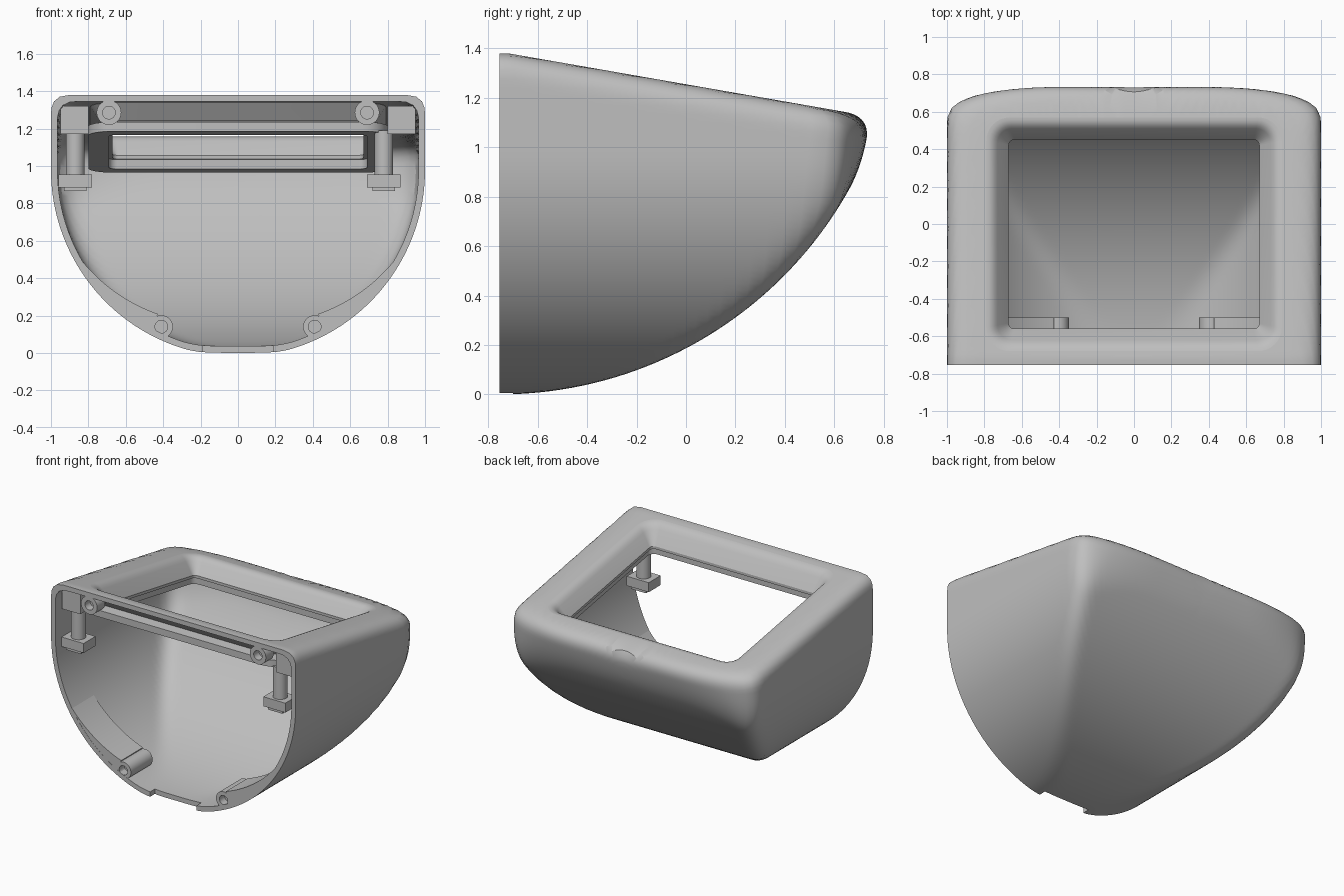
import bpy, bmesh
from math import sin, cos, pi, hypot, radians
from mathutils import Vector

if "Cube" in bpy.data.objects:
    bpy.data.objects.remove(bpy.data.objects["Cube"])

FRONT = -0.755      # plane of the open front
WALL = 0.035        # shell thickness

grey = bpy.data.materials.new("plain grey")
grey.use_nodes = True
grey.diffuse_color = (0.52, 0.52, 0.52, 1)
for node in grey.node_tree.nodes:
    if node.type == 'BSDF_PRINCIPLED':
        node.inputs["Base Color"].default_value = (0.52, 0.52, 0.52, 1)


def loft(name, loops, cyclic=False):
    """Skin a row of equal loops; cap the ends unless the row is cyclic."""
    bm = bmesh.new()
    rows = [[bm.verts.new(p) for p in loop] for loop in loops]
    n = len(rows[0])
    pairs = list(zip(rows, rows[1:]))
    if cyclic:
        pairs.append((rows[-1], rows[0]))
    else:
        bm.faces.new(rows[0])
        bm.faces.new(rows[-1])
    for a, b in pairs:
        for i in range(n):
            j = (i + 1) % n
            bm.faces.new((a[i], a[j], b[j], b[i]))
    bmesh.ops.recalc_face_normals(bm, faces=bm.faces)
    mesh = bpy.data.meshes.new(name)
    bm.to_mesh(mesh)
    bm.free()
    mesh.materials.append(grey)
    ob = bpy.data.objects.new(name, mesh)
    bpy.context.collection.objects.link(ob)
    return ob


def activate(ob):
    bpy.ops.object.select_all(action='DESELECT')
    ob.select_set(True)
    bpy.context.view_layer.objects.active = ob


def smooth(ob):
    activate(ob)
    bpy.ops.object.shade_smooth_by_angle(angle=radians(30))


def cut(ob, cutter):
    activate(ob)
    mod = ob.modifiers.new("cut", 'BOOLEAN')
    mod.operation = 'DIFFERENCE'
    mod.solver = 'EXACT'
    mod.object = cutter
    bpy.ops.object.modifier_apply(modifier=mod.name)
    bpy.data.objects.remove(cutter)


def prism(name, outline, y0, y1):
    return loft(name, [[(x, y, z) for x, z in outline] for y in (y0, y1)])


def box(name, x0, x1, y0, y1, z0, z1):
    return prism(name, [(x0, z0), (x1, z0), (x1, z1), (x0, z1)], y0, y1)


def circle(x, z, r, y, n=32):
    return [(x + r * cos(2 * pi * i / n), y, z + r * sin(2 * pi * i / n)) for i in range(n)]


def top_z(y):
    return 1.255 - 0.174 * y


# Body shape: sides, curved underside, bowed back and sloping top, blended softly
def soft_max(a, b, k):
    h = max(k - abs(a - b), 0) / k
    return max(a, b) + h * h * k / 4


def body_field(x, y, z):
    x = abs(x)
    side = hypot(x, z - 0.98) - 1 if z < 0.98 else x - 1
    under = hypot(y - FRONT, z - 1.622) - 1.622 if z < 1.622 else -1
    back = y - 0.757 + 0.33 * max(0, x - 0.4) ** 2
    top = max((z - top_z(y)) / 1.015, z - 1.38)
    f = soft_max(side, under, 0.02 + 0.12 * max(z, 0))
    return soft_max(soft_max(f, back, 0.1), top, 0.1)


def skin_point(direction, inset):
    low, high = 0.0, 2.5
    for _ in range(22):
        r = (low + high) / 2
        if body_field(r * direction.x, FRONT + r * direction.y, 0.9 + r * direction.z) + inset < 0:
            low = r
        else:
            high = r
    return Vector((0, FRONT, 0.9)) + direction * low


def skin_loops(inset, around=192, steps=56):
    loops = []
    for j in range(steps + 1):
        e = radians(89.6) * j / steps
        loops.append([skin_point(Vector((cos(e) * cos(a), sin(e), cos(e) * sin(a))), inset)
                      for a in (2 * pi * i / around for i in range(around))])
    return loops


shell = loft("shell", skin_loops(0)[::-1] + skin_loops(WALL))


# Window: rounded rectangle, grown by a margin and sunk below the sloping top
def window_loop(margin, depth, corner=8):
    hx, hy, r = 0.67 + margin, 0.505 + margin, 0.03 + 0.8 * margin
    loop = []
    for q, (sx, sy) in enumerate([(1, 1), (-1, 1), (-1, -1), (1, -1)]):
        for i in range(corner + 1):
            a = pi / 2 * (q + i / corner)
            y = -0.055 + sy * (hy - r) + r * sin(a)
            loop.append((sx * (hx - r) + r * cos(a), y, top_z(y) - depth))
    return loop


cut(shell, loft("window_cutter", [window_loop(0.12, -0.2), window_loop(0.12, 0.1)]))
cut(shell, box("notch_cutter", -0.19, 0.19, -0.9, -0.70, -0.1, 0.1))
smooth(shell)

# Sloping window surround with a flange under it
surround = [(0.12, 0), (0.105, 0.002), (0.09, 0.008), (0.075, 0.018), (0.06, 0.035),
            (0, 0.12), (0, 0.14), (0.02, 0.14), (0.02, 0.19), (0.13, 0.19),
            (0.13, 0.14), (0.06, 0.12), (0.12, 0.036)]
smooth(loft("window_surround", [window_loop(m, d) for m, d in surround], cyclic=True))


# Screw bosses with blind holes
def boss(name, x, z, r, y_end):
    y = FRONT + 0.001
    smooth(loft(name, [circle(x, z, r, y_end), circle(x, z, r, y),
                       circle(x, z, 0.034, y), circle(x, z, 0.034, y + 0.06)]))


for s, label in ((1, "left"), (-1, "right")):
    boss(label + "_lower_boss", s * 0.41, 0.14, 0.062, -0.5)
    boss(label + "_upper_boss", s * 0.69, 1.285, 0.066, -0.66)

    # Thickened rim beside each lower boss
    angles = [radians(60 - 31 * i / 20) for i in range(21)]
    outer = [(s * 0.985 * sin(a), 0.98 - 0.985 * cos(a)) for a in angles]
    inner = []
    for i, a in enumerate(angles):
        r = 0.967 - 0.085 * i / 20
        inner.append((s * r * sin(a), 0.98 - r * cos(a)))
    smooth(prism(label + "_rim_web", outer + inner[::-1], FRONT + 0.001, -0.5))

    # Blocks in the upper front corners
    box(label + "_corner_block", s * 0.80, s * 0.95, -0.70, -0.56, 1.17, 1.32)

# Hanging brackets: a post on a stepped foot
for x, label in ((-0.87, "right"), (0.78, "left")):
    post = [[(px, py - 0.62, z) for px, py in
             [(x + 0.05 * cos(pi * i / 12), 0.05 * sin(pi * i / 12)) for i in range(24)]]
            for z in (0.93, 1.19)]
    smooth(loft(label + "_bracket_post", post))
    box(label + "_bracket_foot", x - 0.09, x + 0.09, -0.69, -0.55, 0.885, 0.955)
    box(label + "_bracket_pad", x - 0.06, x + 0.06, -0.68, -0.56, 0.865, 0.89)
